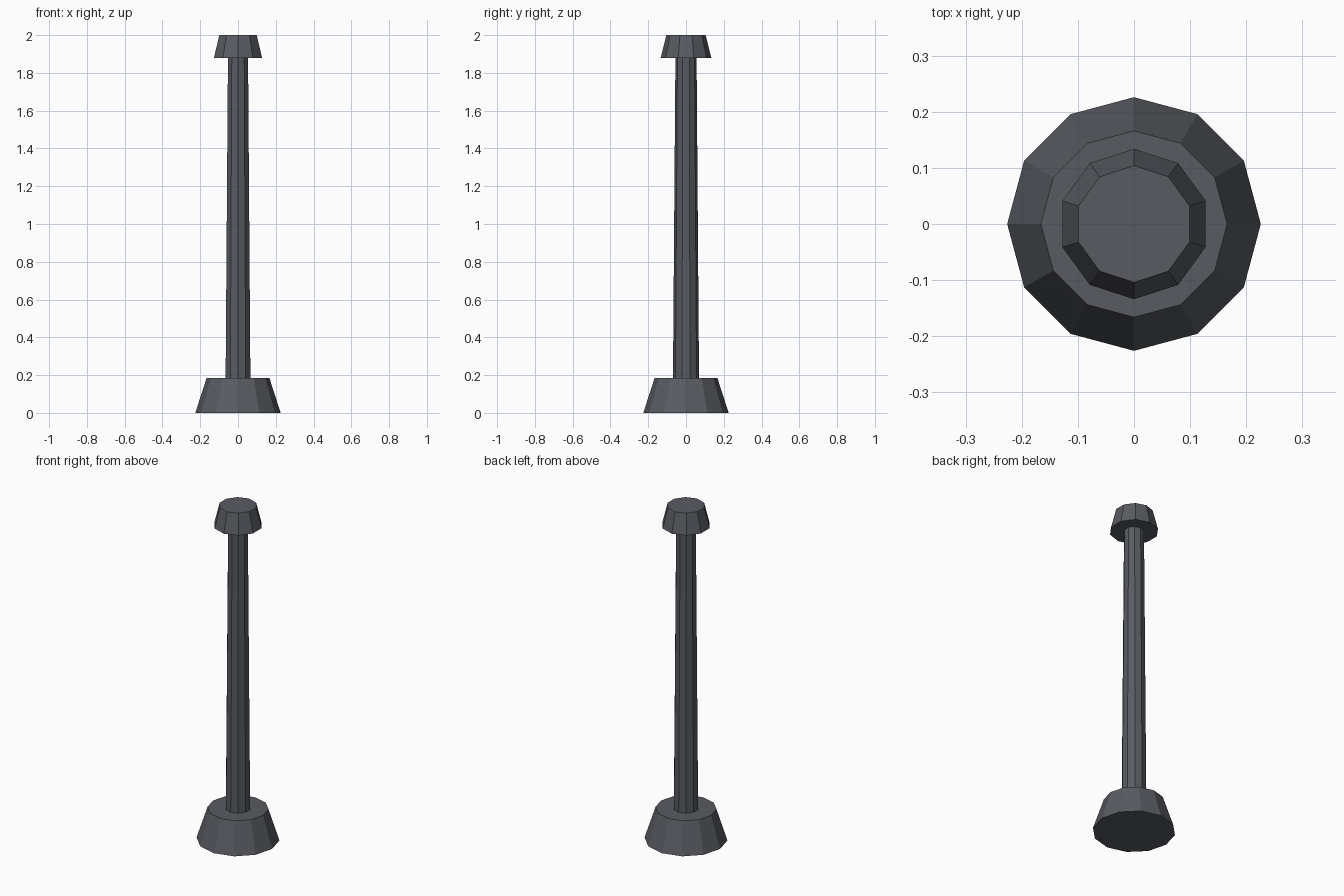
import bpy

if "Cube" in bpy.data.objects:
    bpy.data.objects.remove(bpy.data.objects["Cube"])

# Dark grey painted metal
metal = bpy.data.materials.new("dark_grey_metal")
metal.diffuse_color = (0.098, 0.105, 0.122, 1.0)
metal.use_nodes = True
metal.node_tree.nodes["Principled BSDF"].inputs["Base Color"].default_value = metal.diffuse_color


def tapered(name, sides, r_bottom, r_top, z_bottom, z_top):
    """Flat-shaded tapered prism with one corner towards +y."""
    bpy.ops.mesh.primitive_cone_add(
        vertices=sides, radius1=r_bottom, radius2=r_top,
        depth=z_top - z_bottom, location=(0, 0, (z_bottom + z_top) / 2))
    part = bpy.context.object
    part.name = name
    part.data.materials.append(metal)
    return part


# Wide foot, slim tapering pole and cap
tapered("base", 12, 0.226, 0.166, 0.0, 0.185)
tapered("pole", 10, 0.069, 0.056, 0.185, 1.88)
tapered("cap", 10, 0.134, 0.104, 1.88, 2.0)
